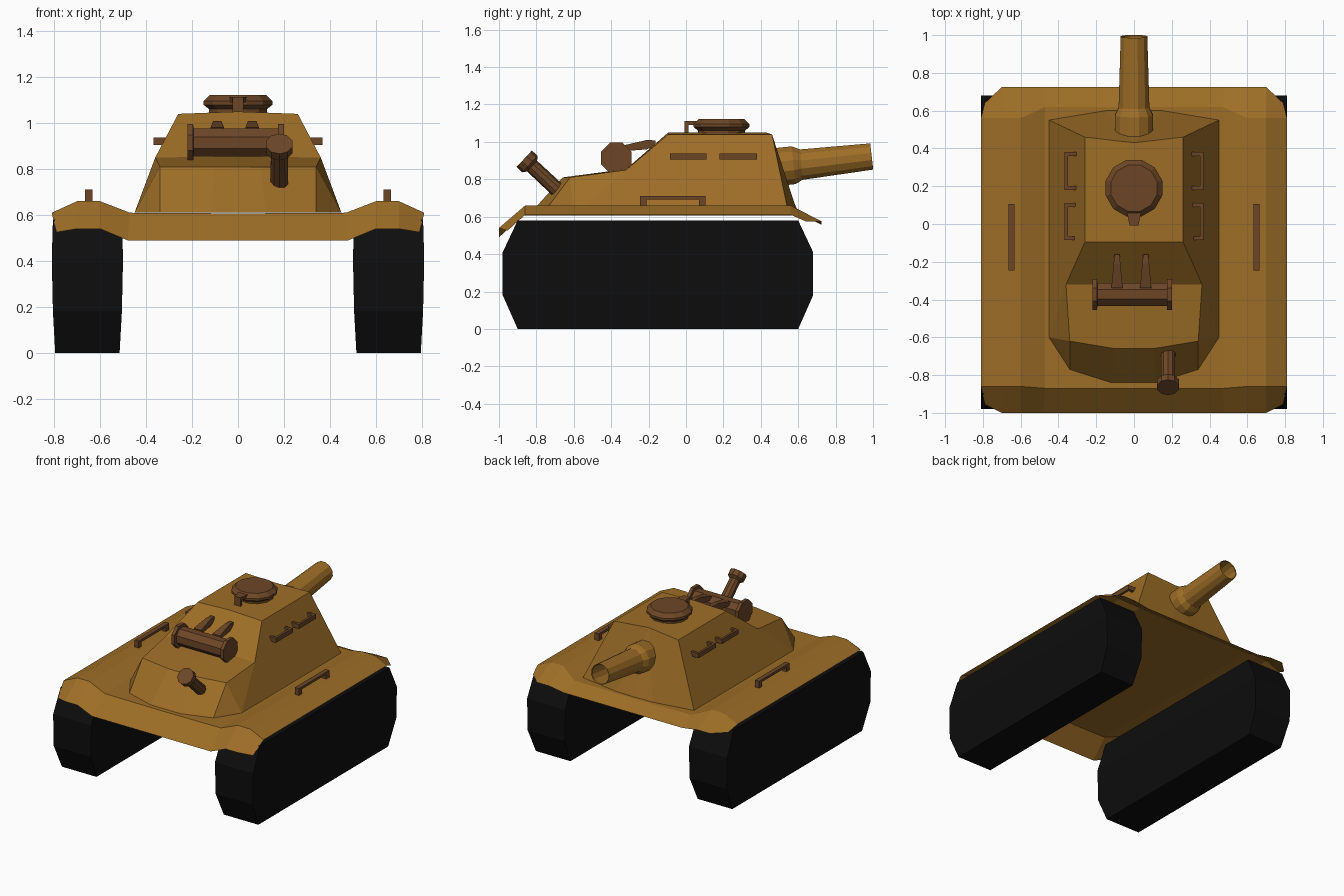
import bpy, bmesh, math
from mathutils import Vector

if "Cube" in bpy.data.objects:
    bpy.data.objects.remove(bpy.data.objects["Cube"])


def material(name, rgb):
    m = bpy.data.materials.new(name)
    m.use_nodes = True
    m.diffuse_color = (*rgb, 1)
    m.node_tree.nodes["Principled BSDF"].inputs["Base Color"].default_value = (*rgb, 1)
    return m


ochre = material("ochre paint", (0.34, 0.155, 0.02))
brown = material("dark brown", (0.15, 0.062, 0.02))
black = material("track black", (0.004, 0.004, 0.004))


def build(name, verts, faces, mat, mirror=False, recalc=True):
    bm = bmesh.new()
    vs = [bm.verts.new(v) for v in verts]
    for f in faces:
        bm.faces.new([vs[i] for i in f])
    if recalc:
        bmesh.ops.recalc_face_normals(bm, faces=bm.faces)
    me = bpy.data.meshes.new(name)
    bm.to_mesh(me)
    bm.free()
    ob = bpy.data.objects.new(name, me)
    bpy.context.collection.objects.link(ob)
    me.materials.append(mat)
    if mirror:
        ob.modifiers.new("Mirror", "MIRROR")
    return ob


def loft(name, rings, mat, mirror=False, caps=(True, True)):
    """Skin a list of equal-length vertex rings."""
    n = len(rings[0])
    verts = [v for r in rings for v in r]
    faces = [(k * n + i, k * n + (i + 1) % n, (k + 1) * n + (i + 1) % n, (k + 1) * n + i)
             for k in range(len(rings) - 1) for i in range(n)]
    if caps[0]:
        faces.append(range(n))
    if caps[1]:
        faces.append(range(len(verts) - n, len(verts)))
    return build(name, verts, faces, mat, mirror)


def turned(name, start, end, profile, mat, sides=12, caps=(True, True)):
    """Revolve (distance fraction, radius) pairs about the line start-end."""
    a, b = Vector(start), Vector(end)
    q = (b - a).to_track_quat("Z", "Y")
    rings = []
    for t, r in profile:
        angles = [math.tau * (i + 0.5) / sides for i in range(sides)]
        rings.append([a.lerp(b, t) + q @ Vector((r * math.cos(w), r * math.sin(w), 0))
                      for w in angles])
    return loft(name, rings, mat, caps=caps)


def box(name, lo, hi, mat, mirror=False):
    rings = [[(lo[0], lo[1], z), (hi[0], lo[1], z), (hi[0], hi[1], z), (lo[0], hi[1], z)]
             for z in (lo[2], hi[2])]
    return loft(name, rings, mat, mirror)


# Tracks: stacked rectangles, narrower at top and bottom
track = [(0, -0.9, 0.6, 0.14), (0.18, -0.98, 0.68, 0.15),
         (0.41, -0.98, 0.68, 0.155), (0.58, -0.9, 0.6, 0.15)]
loft("tracks", [[(0.655 - w, y0, z), (0.655 + w, y0, z), (0.655 + w, y1, z), (0.655 - w, y1, z)]
                for z, y0, y1, w in track], black, True)

# Hull deck: folded sheet, columns run from centre to outer edge
deck_rows = [
    [(0, -1, 0.49), (0.48, -1, 0.49), (0.6, -1, 0.54), (0.7, -1, 0.54), (0.79, -0.955, 0.525)],
    [(0, -0.87, 0.607), (0.47, -0.87, 0.61), (0.6, -0.86, 0.66), (0.7, -0.86, 0.66), (0.81, -0.86, 0.61)],
    [(0, 0.62, 0.607), (0.47, 0.62, 0.61), (0.6, 0.56, 0.66), (0.7, 0.56, 0.66), (0.81, 0.56, 0.61)],
    [(0, 0.725, 0.557), (0.48, 0.725, 0.557), (0.6, 0.725, 0.575), (0.7, 0.725, 0.575), (0.79, 0.64, 0.575)],
]
cols = len(deck_rows[0])
build("hull_deck", [v for r in deck_rows for v in r],
      [(k * cols + i, k * cols + i + 1, (k + 1) * cols + i + 1, (k + 1) * cols + i)
       for k in range(3) for i in range(cols - 1)], ochre, True, recalc=False)

# Turret: half shell, mirrored
p = {
    "b0": (0, 0.605, 0.61), "b1": (0.15, 0.6, 0.61), "b2": (0.45, 0.55, 0.61),
    "b3": (0.45, -0.6, 0.61), "b4": (0.34, -0.77, 0.61), "b5": (0.12, -0.84, 0.61),
    "b6": (0, -0.84, 0.61), "roof_rear": (0, 0.43, 1.05), "roof_back": (0.26, 0.46, 1.04),
    "roof_front": (0.26, -0.095, 1.04), "roof_mid": (0, -0.095, 1.05),
    "step": (0.36, -0.32, 0.85), "step_mid": (0, -0.32, 0.855),
    "nose": (0.34, -0.62, 0.81), "nose_in": (0.1, -0.66, 0.81), "nose_mid": (0, -0.66, 0.81),
}
shell = ["roof_rear roof_back roof_front roof_mid", "roof_mid roof_front step step_mid",
         "step_mid step nose nose_in nose_mid", "b0 b1 roof_rear", "b1 b2 roof_back roof_rear",
         "b2 b3 step roof_front roof_back", "b3 nose step", "b3 b4 nose",
         "b4 b5 nose_in nose", "b5 b6 nose_mid nose_in"]
keys = list(p)
build("turret", list(p.values()), [[keys.index(k) for k in f.split()] for f in shell], ochre, True)

# Gun: collar and hollow barrel
turned("gun_collar", (0, 0.46, 0.863), (0, 0.62, 0.88),
       [(0, 0.105), (0.72, 0.105), (0.85, 0.095), (1, 0.082)], ochre)
turned("gun_barrel", (0, 0.56, 0.872), (0, 0.993, 0.922),
       [(0, 0.086), (1, 0.073), (0.99, 0.068), (0.1, 0.068)], ochre, caps=(True, True))

# Hatch with bent latch
turned("hatch", (0, 0.19, 1.045), (0, 0.19, 1.122),
       [(0, 0.13), (0.2, 0.13), (0.45, 0.155), (0.65, 0.155), (1, 0.127)], brown)
loft("hatch_latch_arm", [[(-w, y, 1.09), (w, y, 1.09), (w, y, 1.113), (-w, y, 1.113)]
                         for y, w in ((0.1, 0.045), (-0.005, 0.024))], brown)
box("hatch_latch_tip", (-0.024, -0.008, 1.045), (0.024, 0.014, 1.113), brown)

# Drum on the sloped deck, with flanges and tapered brackets
turned("drum", (-0.22, -0.373, 0.915), (0.2, -0.373, 0.915),
       [(0, 0.088), (0.06, 0.088), (0.061, 0.066), (0.939, 0.066), (0.94, 0.088), (1, 0.088)],
       brown, sides=8)
for side, x in (("right", -0.09), ("left", 0.062)):
    loft(side + "_drum_bracket",
         [[(x - w, y, z0), (x + w, y, z0), (x + w, y, z1), (x - w, y, z1)]
          for y, w, z0, z1 in ((-0.34, 0.03, 0.95, 0.98), (-0.21, 0.018, 0.96, 1.01),
                               (-0.162, 0.014, 0.98, 1.008))], brown)

# Angled stack on the nose
turned("nose_stack", (0.18, -0.63, 0.69), (0.18, -0.865, 0.91),
       [(0, 0.041), (0.82, 0.039), (0.87, 0.06), (1, 0.06)], brown, sides=10)

# Turret side rails, two per side
for label, y0, y1 in (("front", -0.085, 0.11), ("rear", 0.18, 0.38)):
    box(label + "_rail_bars", (0.35, y0, 0.905), (0.367, y1, 0.938), brown, True)
    for end, y in (("front", y0), ("rear", y1 - 0.02)):
        box(label + "_rail_" + end + "_posts", (0.3, y, 0.905), (0.355, y + 0.02, 0.938), brown, True)

# Fender grab handles
box("fender_handle_bars", (0.632, -0.245, 0.693), (0.665, 0.105, 0.711), brown, True)
for end, y in (("front", -0.245), ("rear", 0.07)):
    box("fender_handle_" + end + "_posts", (0.632, y, 0.655), (0.665, y + 0.035, 0.7), brown, True)
